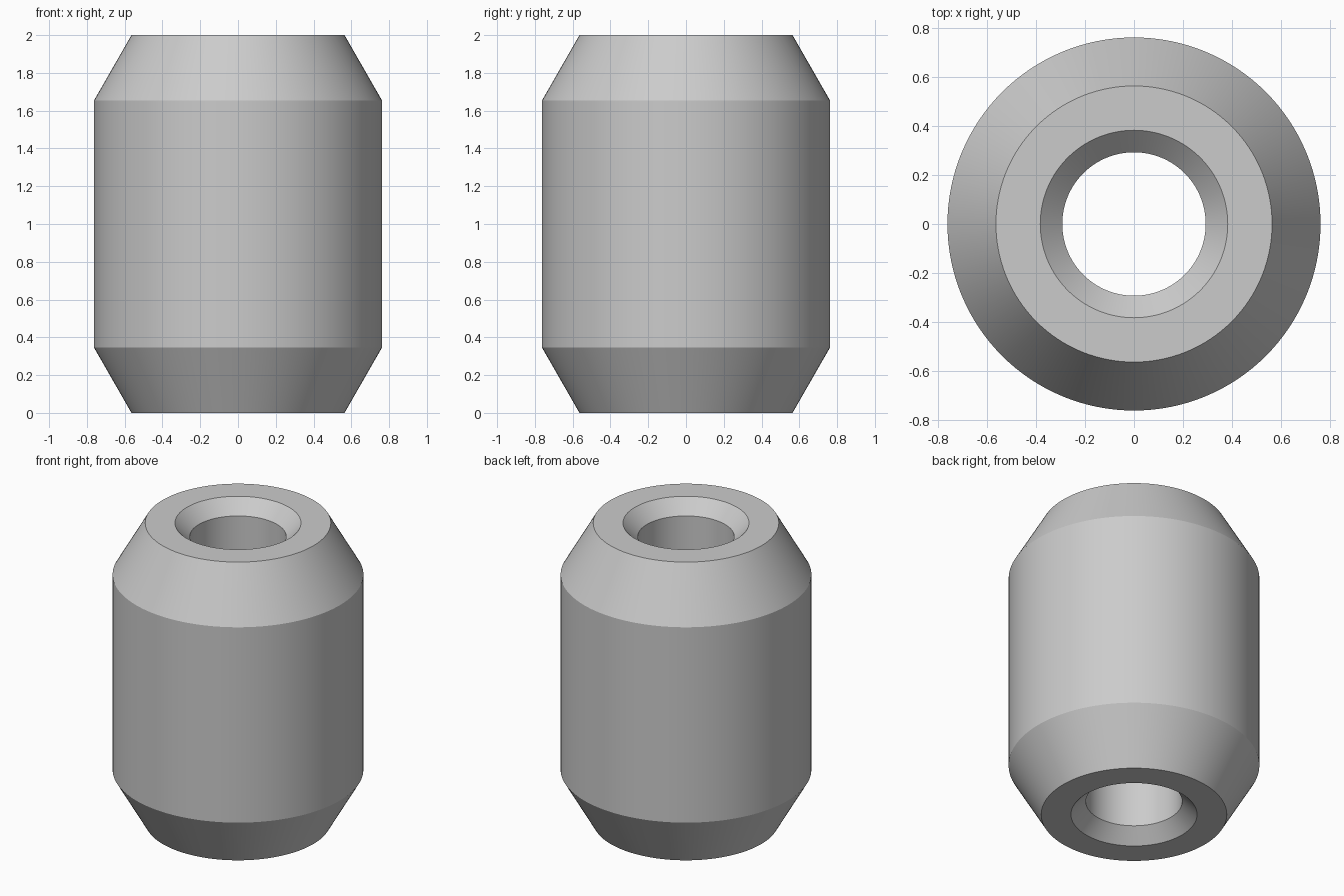
import bpy, bmesh
from math import radians, pi

cube = bpy.data.objects.get("Cube")
if cube:
    bpy.data.objects.remove(cube, do_unlink=True)

# Plain grey material
GREY = (0.6, 0.6, 0.6, 1)
mat = bpy.data.materials.new("plain grey")
mat.use_nodes = True
mat.diffuse_color = GREY
mat.node_tree.nodes["Principled BSDF"].inputs["Base Color"].default_value = GREY

# Half section (radius, height): bore, countersink, end face, outer taper
HEIGHT = 2.0
lower = [(0.293, 0.09), (0.383, 0), (0.564, 0), (0.762, 0.345)]
profile = lower + [(r, HEIGHT - z) for r, z in reversed(lower)]

# Revolve the closed section around the vertical axis
bm = bmesh.new()
verts = [bm.verts.new((r, 0, z)) for r, z in profile]
edges = [bm.edges.new((a, b)) for a, b in zip(verts, verts[1:] + verts[:1])]
bmesh.ops.spin(bm, geom=verts + edges, cent=(0, 0, 0), axis=(0, 0, 1),
               angle=2 * pi, steps=128, use_duplicate=False)
bmesh.ops.remove_doubles(bm, verts=bm.verts, dist=0.0001)
bmesh.ops.recalc_face_normals(bm, faces=bm.faces)

mesh = bpy.data.meshes.new("tapered_sleeve")
bm.to_mesh(mesh)
bm.free()
mesh.materials.append(mat)
sleeve = bpy.data.objects.new("tapered_sleeve", mesh)
bpy.context.collection.objects.link(sleeve)

# Smooth walls with crisp rims
bpy.ops.object.select_all(action="DESELECT")
sleeve.select_set(True)
bpy.context.view_layer.objects.active = sleeve
bpy.ops.object.shade_smooth_by_angle(angle=radians(20))
